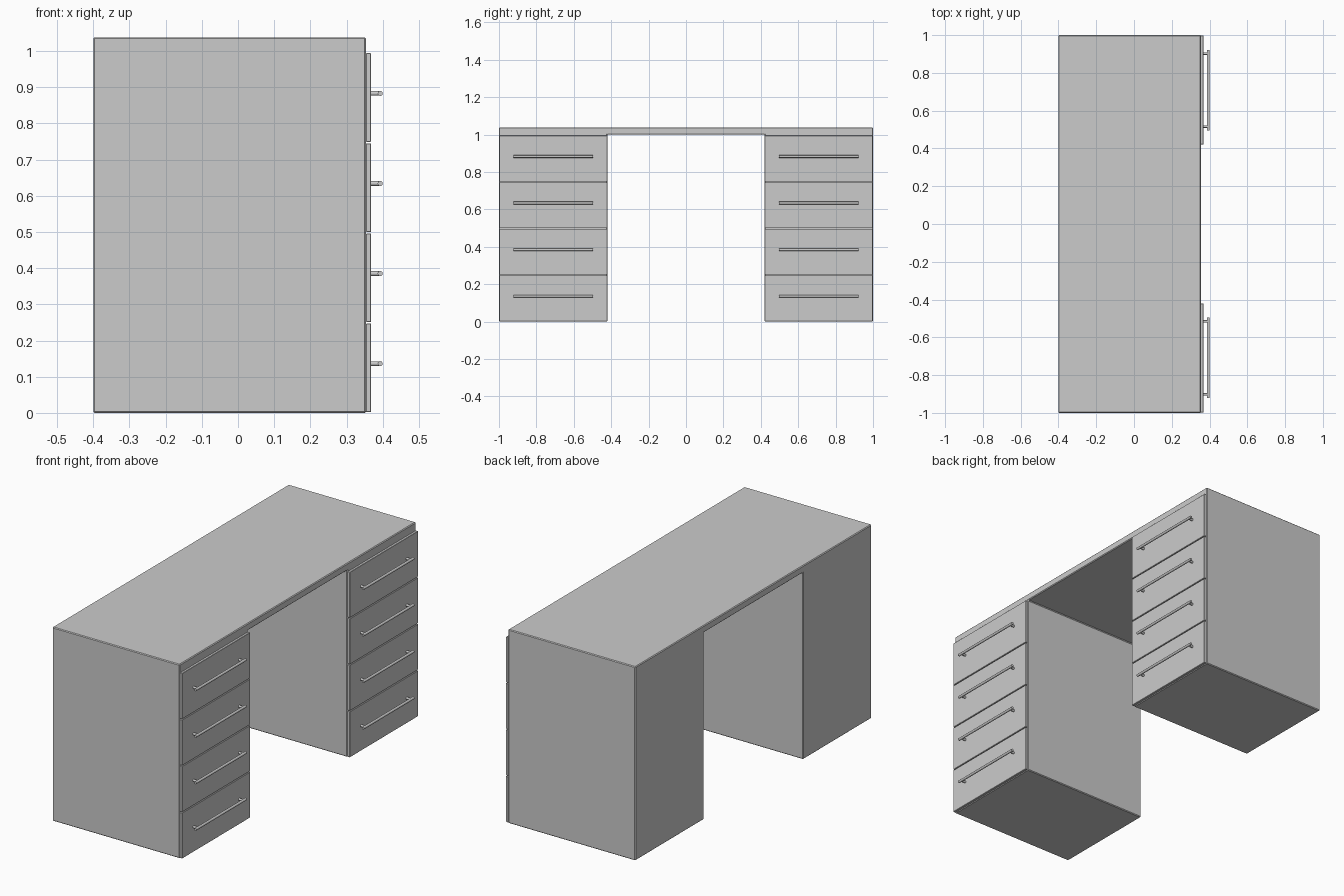
import bpy, bmesh
from mathutils import Matrix

if "Cube" in bpy.data.objects:
    bpy.data.objects.remove(bpy.data.objects["Cube"])


def make_object(name, bm, bevel=0.0):
    bmesh.ops.recalc_face_normals(bm, faces=bm.faces)
    mesh = bpy.data.meshes.new(name)
    bm.to_mesh(mesh)
    bm.free()
    ob = bpy.data.objects.new(name, mesh)
    bpy.context.collection.objects.link(ob)
    if bevel:
        mod = ob.modifiers.new("edge_bevel", 'BEVEL')
        mod.width, mod.segments = bevel, 1
    return ob


def add_box(bm, lo, hi):
    size = [b - a for a, b in zip(lo, hi)]
    mid = [(a + b) / 2 for a, b in zip(lo, hi)]
    bmesh.ops.create_cube(bm, size=1, matrix=Matrix.Translation(mid) @ Matrix.Diagonal((*size, 1)))


def add_rod(bm, centre, length, radius, axis):
    turn = Matrix.Rotation(1.5707963, 4, 'X' if axis == 'Y' else 'Y')
    geo = bmesh.ops.create_cone(bm, cap_ends=True, segments=16, radius1=radius, radius2=radius,
                                depth=length, matrix=Matrix.Translation(centre) @ turn)
    for f in {f for v in geo['verts'] for f in v.link_faces}:
        f.smooth = len(f.verts) == 4
    for e in {e for v in geo['verts'] for e in v.link_edges}:
        e.smooth = all(f.smooth for f in e.link_faces)


BACK, FRONT, TOP = -0.4, 0.354, 1.038
FACE, PULL = 0.368, 0.4
INNER, PITCH = 0.42, 0.249

# Desk body: inverted U profile (top and both pedestals in one piece)
bm = bmesh.new()
profile = [(-1, 0), (-1, TOP), (1, TOP), (1, 0), (INNER, 0), (INNER, 1.0), (-INNER, 1.0), (-INNER, 0)]
face = bm.faces.new([bm.verts.new((BACK, y, z)) for y, z in profile])
ext = bmesh.ops.extrude_face_region(bm, geom=[face])
bmesh.ops.translate(bm, vec=(FRONT - BACK, 0, 0),
                    verts=[v for v in ext['geom'] if isinstance(v, bmesh.types.BMVert)])
make_object("desk_body", bm, 0.004)

# Four drawer fronts and bar handles on each pedestal
R = 0.007
for side, s in (("left", -1), ("right", 1)):
    for i in range(4):
        z = i * PITCH
        bm = bmesh.new()
        ya, yb = sorted((s * (INNER + 0.001), s * 0.998))
        add_box(bm, (FRONT, ya, z + 0.002), (FACE, yb, z + PITCH - 0.002))
        make_object(f"{side}_drawer_front_{i + 1}", bm, 0.0015)

        bm = bmesh.new()
        hz, hy = z + 0.136, s * 0.709
        add_rod(bm, (PULL - R, hy, hz), 0.426, R, 'Y')
        for d in (-0.193, 0.193):
            add_rod(bm, ((FACE + PULL - R) / 2, hy + d, hz), PULL - R - FACE, 0.0065, 'X')
        make_object(f"{side}_drawer_handle_{i + 1}", bm)

# Centre the height origin on the floor
for ob in bpy.context.collection.objects:
    ob.select_set(False)
